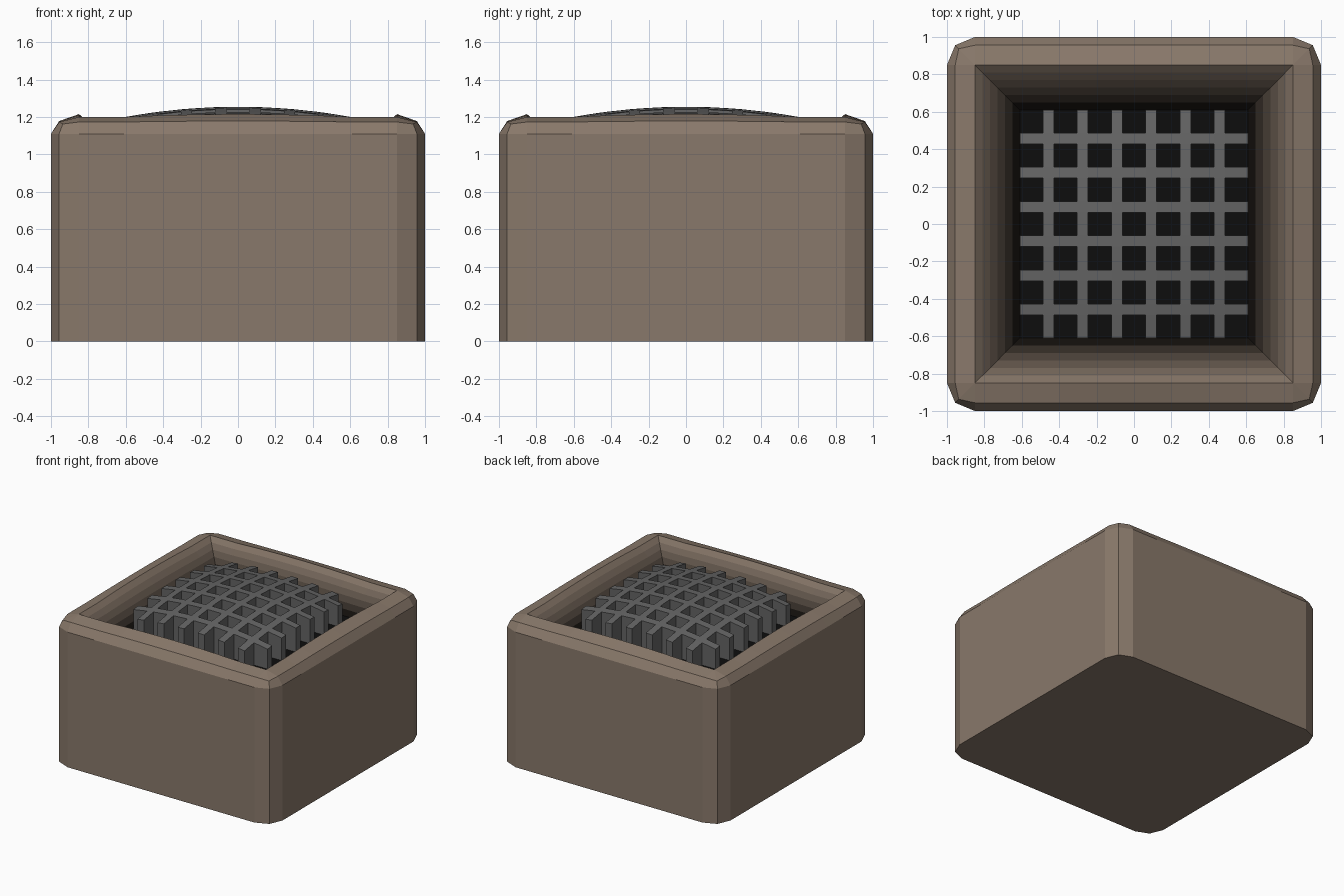
import bpy, bmesh
from mathutils import Vector

if "Cube" in bpy.data.objects:
    bpy.data.objects.remove(bpy.data.objects["Cube"])


def material(name, rgb):
    m = bpy.data.materials.new(name)
    m.diffuse_color = (*rgb, 1)
    m.use_nodes = True
    m.node_tree.nodes["Principled BSDF"].inputs["Base Color"].default_value = m.diffuse_color
    return m


def finish(bm, name, mats):
    bmesh.ops.remove_doubles(bm, verts=bm.verts, dist=0.0005)
    bmesh.ops.recalc_face_normals(bm, faces=bm.faces)
    me = bpy.data.meshes.new(name)
    bm.to_mesh(me)
    bm.free()
    for m in mats:
        me.materials.append(m)
    ob = bpy.data.objects.new(name, me)
    bpy.context.collection.objects.link(ob)
    return ob


BROWN = (0.25, 0.19, 0.145)
GRATE = 0.61          # half width of the grate and bowl floor
RIM = 0.85            # half width of the bowl opening
FLOOR_Z = 1.0
SIDE = [-0.61, -0.4, -0.2, 0, 0.2, 0.4, 0.61]


def ring(bm, half, flat, corner, z, lift, corner_z=None):
    """Square loop: four slightly bowed sides with two-facet corners."""
    pts = [(t, -half, z + lift * (1 - (t / GRATE) ** 2)) for t in SIDE]
    pts += [(flat, -half, z), (corner, -corner, corner_z or z), (half, -flat, z)]
    out = []
    for _ in range(4):
        out += [bm.verts.new(p) for p in pts]
        pts = [(-y, x, pz) for x, y, pz in pts]
    return out


def bridge(bm, a, b, mat):
    n = len(a)
    for i in range(n):
        j = (i + 1) % n
        bm.faces.new((a[i], a[j], b[j], b[i])).material_index = mat


# Stone body: straight walls, two-step rounded rim, bowl sinking to a dark floor
bm = bmesh.new()
rings = [
    ring(bm, 1, 0.85, 0.956, 0, 0),
    ring(bm, 1, 0.85, 0.956, 1.11, 0),
    ring(bm, 0.956, 0.85, 0.937, 1.173, 0.005, 1.162),
    ring(bm, RIM, RIM, RIM, 1.2, 0.015),
]
STEPS = 6
mats = [material("stone", BROWN)]
for k in range(1, STEPS + 1):
    f = k / STEPS
    h = RIM + (GRATE - RIM) * f
    rings.append(ring(bm, h, h, h, 1.2 + (FLOOR_Z - 1.2) * f, 0.015 * (1 - f)))
    shade = 1 - (k - 0.5) / STEPS
    mats.append(material(f"sooty_stone_{k}", [c * shade ** 1.5 for c in BROWN]))
for i in range(len(rings) - 1):
    bridge(bm, rings[i], rings[i + 1], max(0, i - 2))
bm.faces.new(rings[0])
bm.faces.new(rings[-1]).material_index = STEPS + 1
mats.append(material("soot", (0.004, 0.004, 0.004)))
finish(bm, "fire_pit_body", mats)

# Domed grate: six bars each way, made as one lattice and pulled down to the floor
bm = bmesh.new()
cuts = [-GRATE]
for k in range(6):
    c = (k - 2.5) * 0.183
    cuts += [c - 0.029, c + 0.029]
cuts.append(GRATE)
grid = [[bm.verts.new((x, y, 1.255 - 0.15 * (x * x + y * y))) for y in cuts] for x in cuts]
for i in range(13):
    for j in range(13):
        if i % 2 or j % 2:
            bm.faces.new((grid[i][j], grid[i + 1][j], grid[i + 1][j + 1], grid[i][j + 1]))
bmesh.ops.delete(bm, geom=[v for v in bm.verts if not v.link_faces], context='VERTS')
low = bmesh.ops.extrude_face_region(bm, geom=bm.faces[:], use_keep_orig=True)
for v in low["geom"]:
    if isinstance(v, bmesh.types.BMVert):
        v.co.z = FLOOR_Z - 0.01
finish(bm, "grate", [material("iron", (0.13, 0.13, 0.13))])
